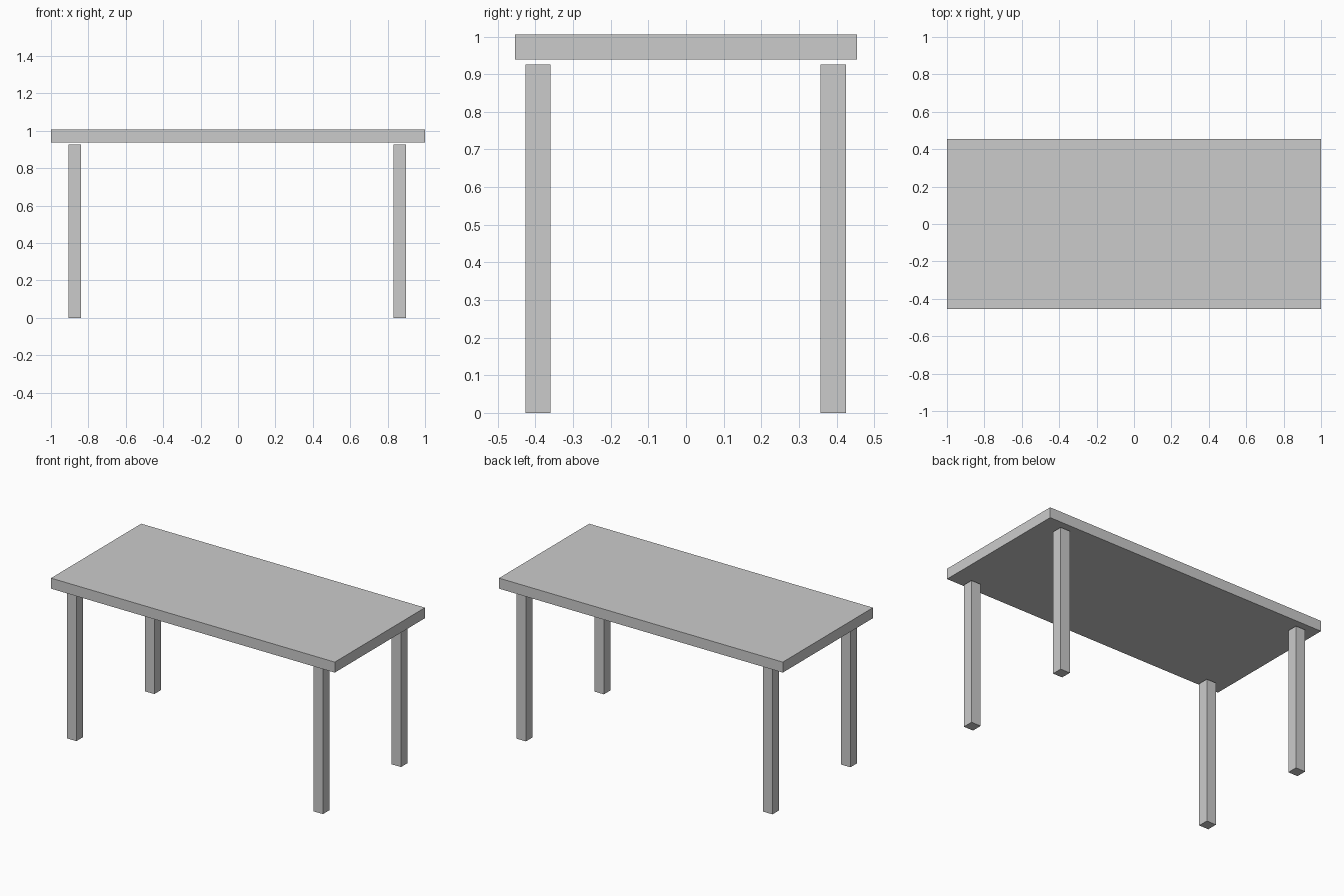
import bpy

if "Cube" in bpy.data.objects:
    bpy.data.objects.remove(bpy.data.objects["Cube"])


def box(name, x, y, z):
    """Box from (min, max) ranges on each axis."""
    bpy.ops.mesh.primitive_cube_add(size=1)
    ob = bpy.context.object
    ob.name = name
    ob.location = [(a + b) / 2 for a, b in (x, y, z)]
    ob.scale = [b - a for a, b in (x, y, z)]
    bpy.ops.object.transform_apply(location=False, rotation=False, scale=True)
    return ob


# Table top
box("table_top", (-1, 1), (-0.454, 0.454), (0.939, 1.006))

# Four square legs, ending just short of the top
LEG = 0.067
for side, x in (("left", -0.907), ("right", 0.831)):
    for end, y in (("front", -0.427), ("back", 0.358)):
        box(f"{end}_{side}_leg", (x, x + LEG), (y, y + LEG), (0, 0.926))
